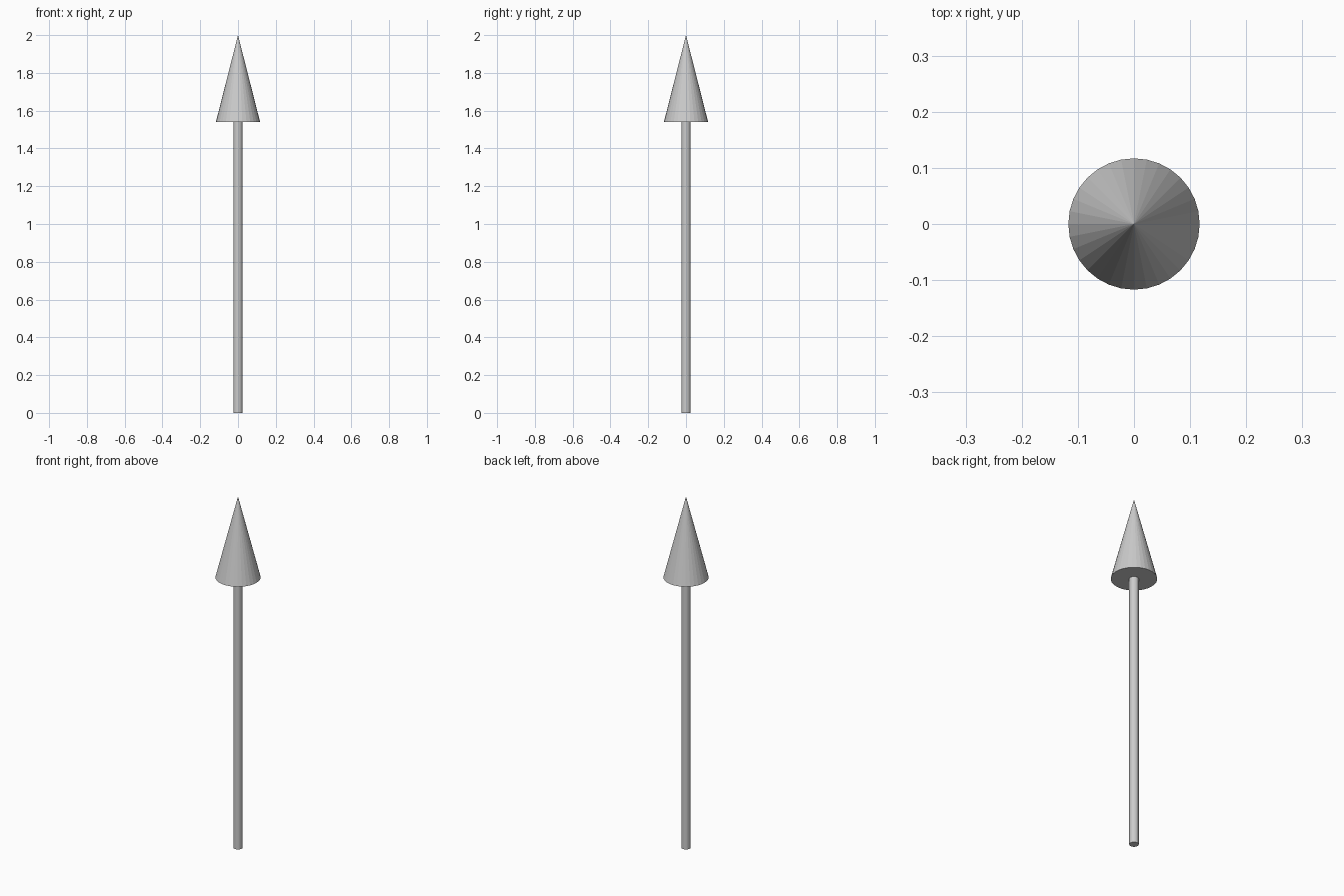
import bpy

if "Cube" in bpy.data.objects:
    bpy.data.objects.remove(bpy.data.objects["Cube"])

SIDES = 32
NECK = 1.54  # height where shaft meets head
TOP = 2.0

# Slim round shaft, capped at both ends
bpy.ops.mesh.primitive_cylinder_add(vertices=SIDES, radius=0.024, depth=NECK,
                                    location=(0, 0, NECK / 2))
bpy.context.object.name = "shaft"

# Conical arrow head with closed base
bpy.ops.mesh.primitive_cone_add(vertices=SIDES, radius1=0.117, radius2=0,
                                depth=TOP - NECK,
                                location=(0, 0, (NECK + TOP) / 2))
bpy.context.object.name = "arrow_head"
